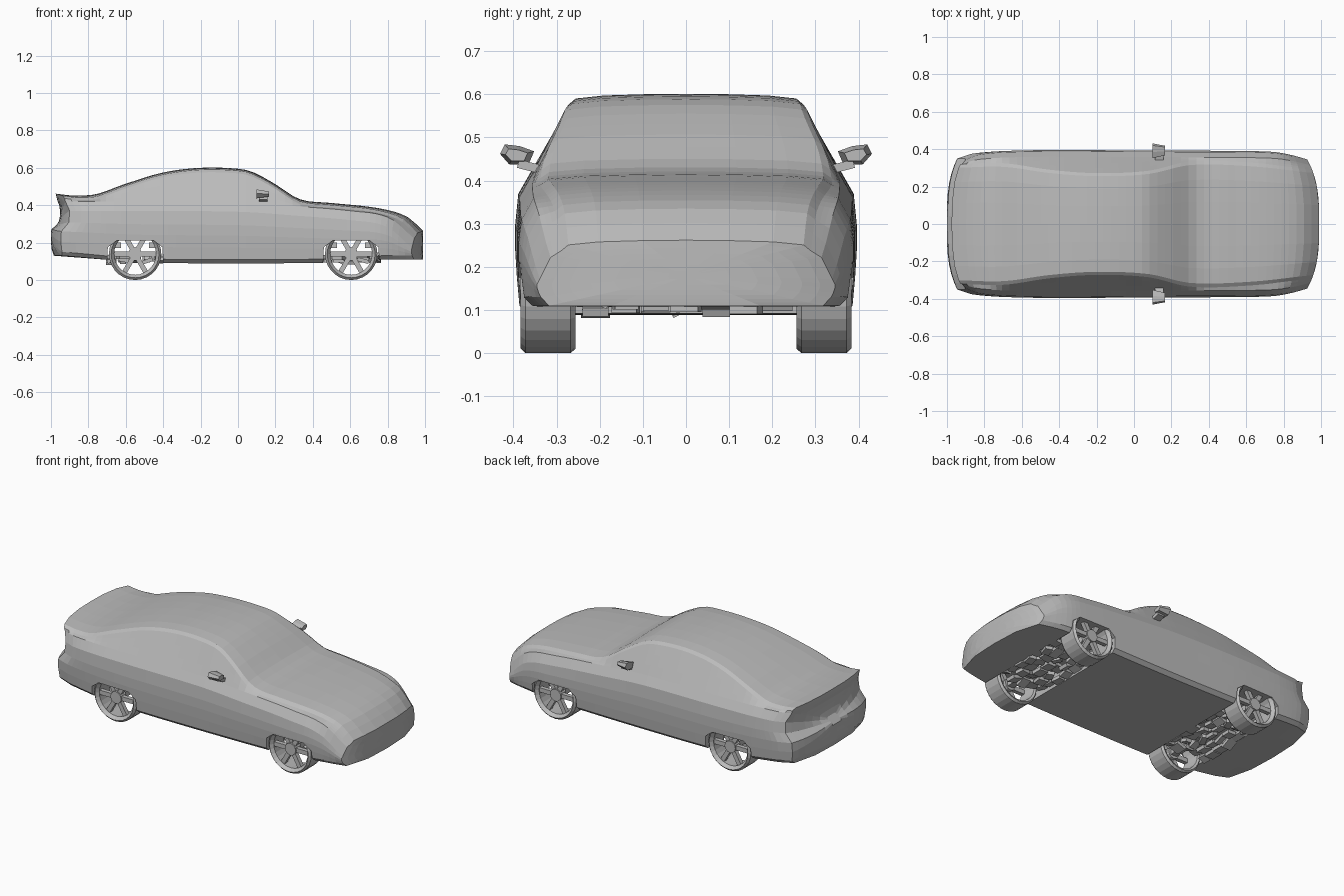
import bpy, bmesh, math, random
from mathutils import Vector, Matrix

random.seed(4)
cube = bpy.data.objects.get("Cube")
if cube:
    bpy.data.objects.remove(cube, do_unlink=True)

paint = bpy.data.materials.new("body_grey")
GREY = (0.5, 0.5, 0.5, 1)
paint.use_nodes = True
paint.diffuse_color = GREY
paint.node_tree.nodes["Principled BSDF"].inputs["Base Color"].default_value = GREY


def finish(bm, name):
    bmesh.ops.recalc_face_normals(bm, faces=bm.faces)
    mesh = bpy.data.meshes.new(name)
    bm.to_mesh(mesh)
    bm.free()
    mesh.materials.append(paint)
    ob = bpy.data.objects.new(name, mesh)
    bpy.context.collection.objects.link(ob)
    return ob


def curve(points, x):
    """Smooth interpolation through (x, value) pairs."""
    if x <= points[0][0]:
        return points[0][1]
    for i in range(len(points) - 1):
        (x0, a), (x1, b) = points[i], points[i + 1]
        if x <= x1:
            before, after = points[max(i - 1, 0)], points[min(i + 2, len(points) - 1)]
            m0 = (b - before[1]) / (x1 - before[0]) * (x1 - x0)
            m1 = (after[1] - a) / (after[0] - x0) * (x1 - x0)
            t = (x - x0) / (x1 - x0)
            return (a * (2*t**3 - 3*t*t + 1) + m0 * (t**3 - 2*t*t + t)
                    + b * (3*t*t - 2*t**3) + m1 * (t**3 - t*t))
    return points[-1][1]


def bridge(bm, rings):
    for r0, r1 in zip(rings, rings[1:]):
        n = len(r0)
        for i in range(n):
            j = (i + 1) % n
            bm.faces.new((r0[i], r0[j], r1[j], r1[i]))


def prism(bm, start, end):
    """Closed solid between two outlines."""
    rings = [[bm.verts.new(p) for p in outline] for outline in (start, end)]
    bridge(bm, rings)
    for ring in rings:
        bm.faces.new(ring)


def box(bm, size, matrix):
    bmesh.ops.create_cube(bm, size=1, matrix=matrix @ Matrix.Diagonal((*size, 1)))


# Body curves along the length
TOP = [(-1, .462), (-.9, .452), (-.76, .46), (-.6, .515), (-.4, .575), (-.2, .6), (0, .595),
       (.08, .577), (.2, .512), (.33, .432), (.5, .412), (.7, .392), (.83, .368), (.92, .333), (1, .262)]
BELT = [(-1, .42), (-.7, .42), (0, .415), (.3, .395), (.6, .37), (.85, .33), (1, .222)]
WIDTH = [(-1, .35), (-.9, .378), (-.5, .395), (0, .393), (.6, .39), (.8, .383), (.92, .365), (1, .345)]
SHOULDER = [(-1, .32), (-.7, .325), (-.45, .29), (-.2, .272), (.08, .285), (.3, .335), (.6, .33), (1, .29)]
FLOOR = [(-1, .13), (-.75, .112), (-.45, .092), (.45, .092), (.8, .11), (1, .11)]
TAIL = [(0, .04), (.13, .012), (.17, 0), (.27, 0), (.3, .035), (.38, .045), (.43, .03), (.46, .022)]


def section(s):
    w, zt, zb = curve(WIDTH, s), curve(TOP, s), curve(FLOOR, s)
    belt, wr = curve(BELT, s), curve(SHOULDER, s)
    belt = min(belt, zt - .03)
    low = belt - .05
    side = [(w * f, zb + .02 + (low - zb - .02) * t)
            for f, t in ((.975, 0), (.99, .25), (1, .5), (1, .72), (.982, 1))]
    glass = [(w * .91 + (wr - w * .91) * t, belt + (zt - .025 - belt) * t) for t in (0, .33, .67, 1)]
    half = [(w * .5, zb), (w * .92, zb)] + side + glass + [
        (wr * .94, zt - .011), (wr * .7, zt - .004), (wr * .35, zt - .001)]
    return [(0, zb)] + half + [(0, zt)] + [(-y, z) for y, z in reversed(half)]


def place(s, y, z):
    """Bend the two ends into rounded bumpers."""
    round_off = (abs(y) / .38) ** 3
    if s > 0:
        inset = .01 + .085 * round_off
    else:
        inset = .003 + .07 * round_off + curve(TAIL, z)
    blend = max(0, (abs(s) - .7) / .3)
    return Vector((s - math.copysign(blend * inset, s), y, z))


bm = bmesh.new()
stations = [-1 + 2 * i / 48 for i in range(49)]
rings = [[bm.verts.new(place(s, y, z)) for y, z in section(s)] for s in stations]
bridge(bm, rings)
for s, ring in ((-1, rings[0]), (1, rings[-1])):
    mid = .28 if s < 0 else .18
    caps = [ring]
    for k in (.9, .78, .64, .48, .3, .12):
        caps.append([bm.verts.new(place(s, y * k, mid + (z - mid) * k)) for y, z in section(s)])
    bridge(bm, caps)
    bm.faces.new(caps[-1])
body = finish(bm, "body")

# Wheel tunnels cut through the lower body
AXLES = (-.55, .605)
ARCH = [(-.155, -.02), (-.146, .175), (-.1, .21), (.1, .21), (.146, .175), (.155, -.02)]
for x in AXLES:
    bm = bmesh.new()
    prism(bm, *[[(x + dx, y, z) for dx, z in ARCH] for y in (-.6, .6)])
    cutter = finish(bm, "arch_cutter")
    mod = body.modifiers.new("arch", 'BOOLEAN')
    mod.operation, mod.object, mod.solver = 'DIFFERENCE', cutter, 'EXACT'
    bpy.context.view_layer.objects.active = body
    bpy.ops.object.modifier_apply(modifier=mod.name)
    bpy.data.objects.remove(cutter, do_unlink=True)

# Wheels with open spokes
TYRE = [(.112, .365), (.128, .384), (.14, .372), (.14, .268), (.13, .256), (.118, .262)]


def wheel(name, x, side):
    bm = bmesh.new()
    n = 28
    loops = [[bm.verts.new((x + r * math.cos(a), side * y, .14 + r * math.sin(a))) for r, y in TYRE]
             for a in (math.tau * i / n for i in range(n))]
    bridge(bm, loops + loops[:1])
    for i in range(6):
        turn = Matrix.Translation((x, side * .35, .14)) @ Matrix.Rotation(math.tau * i / 6, 4, 'Y')
        box(bm, (.095, .025, .026), turn @ Matrix.Translation((.068, 0, 0)))
    bmesh.ops.create_cone(bm, cap_ends=True, segments=12, radius1=.036, radius2=.036, depth=.05,
                          matrix=Matrix.Translation((x, side * .345, .14)) @ Matrix.Rotation(math.pi / 2, 4, 'X'))
    finish(bm, name)


for end, x in zip(("rear", "front"), AXLES):
    wheel(end + "_left_wheel", x, 1)
    wheel(end + "_right_wheel", x, -1)
    # Rough, broken running gear between the wheels
    bm = bmesh.new()
    for i in range(5):
        for j in range(7):
            spot = Matrix.Translation((x - .128 + .064 * i, -.21 + .07 * j, random.uniform(.1, .125)))
            tilt = Matrix.Rotation(random.uniform(-.5, .5), 4, random.choice('XYZ'))
            box(bm, (random.uniform(.03, .062), random.uniform(.05, .08), .02), spot @ tilt)
    box(bm, (.04, .68, .035), Matrix.Translation((x, 0, .14)))
    for dx in (-.1, .1):
        box(bm, (.05, .5, .03), Matrix.Translation((x + dx, 0, .185)))
    finish(bm, end + "_running_gear")

# Door mirrors: tapered wedge shells on short arms
HOUSING = [(.352, .468), (.385, .48), (.42, .484), (.431, .462), (.41, .438), (.365, .437)]
for name, side in (("left_mirror", 1), ("right_mirror", -1)):
    bm = bmesh.new()
    prism(bm, [(.1, side * y, z) for y, z in HOUSING],
          [(.165, side * (.395 + (y - .395) * .65), .458 + (z - .458) * .6) for y, z in HOUSING])
    box(bm, (.045, .06, .02), Matrix.Translation((.135, side * .36, .432)) @ Matrix.Rotation(side * .25, 4, 'X'))
    finish(bm, name)
